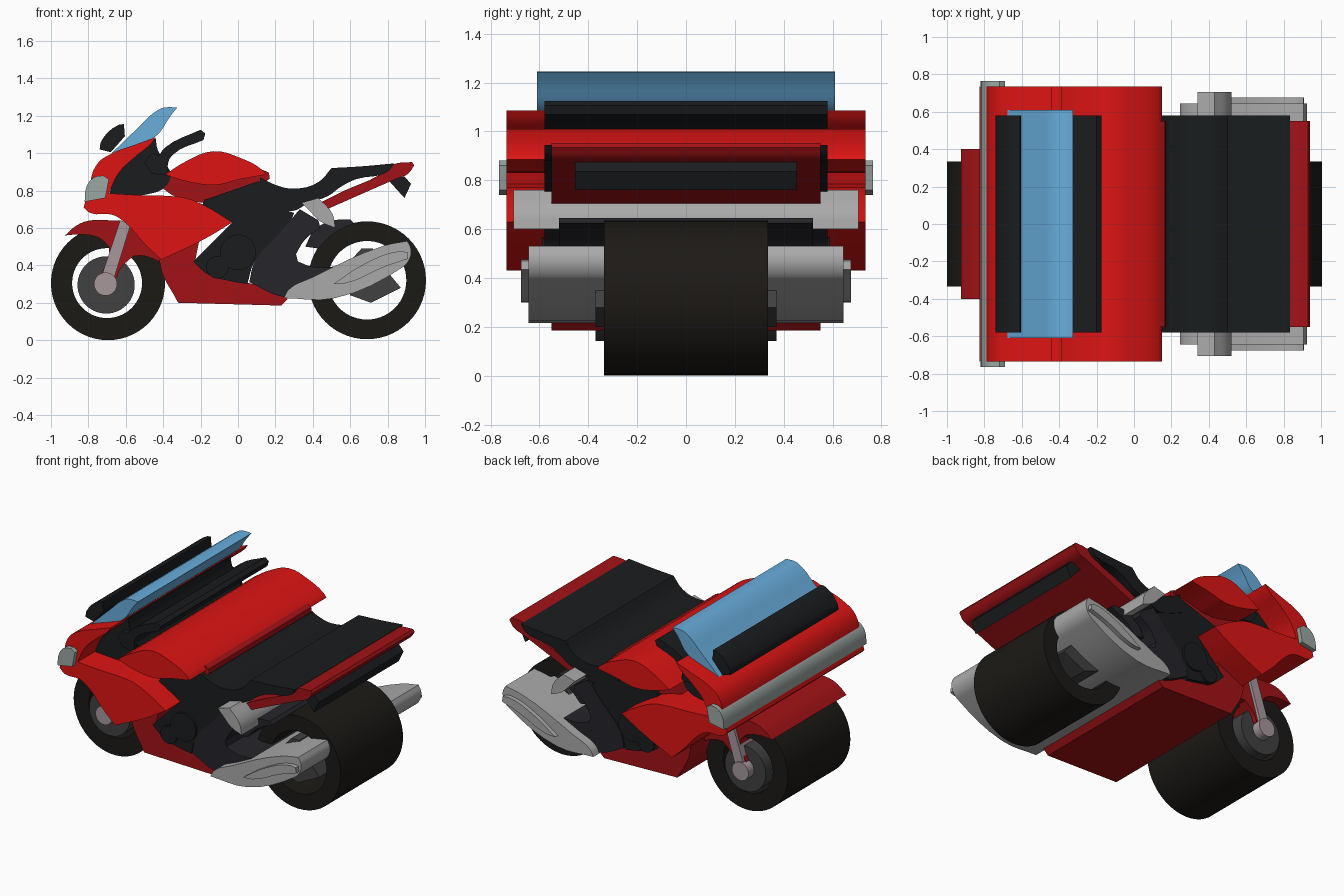
import bpy, bmesh, math
from mathutils import Vector

COLORS = {
    "red": (.73, .007, .007), "dark_red": (.36, .006, .008), "black": (.010, .012, .013),
    "tyre": (.012, .010, .008), "slate": (.018, .018, .024), "blue": (.14, .42, .72),
    "steel": (.40, .40, .40), "fork": (.38, .31, .33), "lamp": (.33, .39, .37), "rim": (.052, .052, .052)}
MATS = {}
for key, rgb in COLORS.items():
    MATS[key] = bpy.data.materials.new(key)
    MATS[key].diffuse_color = (*rgb, 1)


def circle(x, z, r, n=56):
    return [(x + r * math.cos(2 * math.pi * i / n), z + r * math.sin(2 * math.pi * i / n)) for i in range(n)]


def slab(name, color, half, *outlines):
    """Side profile(s) filled and extruded to +-half in y; gentle bends are rounded, sharp corners kept."""
    cu = bpy.data.curves.new(name, 'CURVE')
    cu.dimensions, cu.fill_mode, cu.extrude, cu.resolution_u = '2D', 'BOTH', half, 4
    for pts in outlines:
        n = len(pts)
        if n > 40:
            cu.resolution_u = 1
        sp = cu.splines.new('BEZIER')
        sp.bezier_points.add(n - 1)
        sp.use_cyclic_u = True
        for i, bp in enumerate(sp.bezier_points):
            a, b, c = (Vector(pts[k % n]) for k in (i - 1, i, i + 1))
            bp.co = (*b, 0)
            kind = 'AUTO' if n <= 40 and (b - a).angle(c - b) < math.radians(42) else 'VECTOR'
            bp.handle_left_type = bp.handle_right_type = kind
    ob = bpy.data.objects.new(name, cu)
    bpy.context.collection.objects.link(ob)
    ob.rotation_euler.x = math.pi / 2
    bpy.ops.object.select_all(action='DESELECT')
    ob.select_set(True)
    bpy.context.view_layer.objects.active = ob
    bpy.ops.object.convert(target='MESH')
    ob = bpy.context.object
    bm = bmesh.new()
    bm.from_mesh(ob.data)
    bmesh.ops.remove_doubles(bm, verts=bm.verts, dist=1e-4)
    bmesh.ops.recalc_face_normals(bm, faces=bm.faces)
    bm.to_mesh(ob.data)
    bm.free()
    ob.data.materials.clear()
    ob.data.materials.append(MATS[color])
    bpy.ops.object.shade_smooth_by_angle(angle=math.radians(25))
    return ob


# Wheels
slab("front_tyre", "tyre", .335, circle(-.695, .305, .305), circle(-.70, .305, .187))
slab("front_brake_disc", "rim", .37, circle(-.705, .295, .153))
slab("front_hub", "fork", .43, circle(-.708, .30, .062, 41))
slab("rear_tyre", "tyre", .335, circle(.69, .32, .315), circle(.69, .32, .21))
slab("rear_hub", "rim", .37, [(.56, .38), (.66, .49), (.72, .49), (.76, .42), (.87, .28),
                              (.79, .24), (.71, .20), (.60, .24)])

# Front fork and mudguard
slab("fork", "fork", .42, [(-.63, .64), (-.57, .63), (-.66, .34), (-.73, .34)])
slab("front_mudguard", "dark_red", .40, [
    (-.925, .56), (-.83, .565), (-.74, .545), (-.69, .50), (-.69, .45), (-.735, .35), (-.65, .33),
    (-.63, .38), (-.56, .45), (-.50, .45), (-.42, .42), (-.39, .55), (-.50, .62), (-.68, .64),
    (-.79, .64), (-.86, .615)])

# Fairing
slab("main_fairing", "red", .735, [
    (-.80, .80), (-.755, .94), (-.67, 1.0), (-.55, 1.045), (-.44, 1.085), (-.47, 1.045), (-.55, .98),
    (-.64, .89), (-.69, .785), (-.52, .775), (-.36, .77), (-.28, .76), (-.18, .72), (-.03, .63),
    (-.18, .54), (-.41, .43), (-.50, .515), (-.60, .625), (-.67, .67), (-.79, .68), (-.825, .71)])
slab("headlight", "lamp", .765, [(-.82, .74), (-.71, .76), (-.69, .86), (-.72, .88), (-.77, .87), (-.81, .82)])
slab("belly_fairing", "dark_red", .55, [
    (-.42, .42), (-.40, .50), (-.20, .57), (-.23, .42), (-.12, .34), (.06, .305), (.24, .24),
    (.265, .22), (.23, .185), (-.32, .20)])
slab("dashboard", "black", .55, [
    (-.69, .775), (-.64, .91), (-.55, .99), (-.44, 1.08), (-.43, 1.02), (-.39, .95), (-.355, .89),
    (-.38, .83), (-.44, .79)])
slab("windscreen", "blue", .61, [
    (-.675, 1.0), (-.54, 1.13), (-.42, 1.235), (-.38, 1.245), (-.325, 1.243), (-.36, 1.20),
    (-.44, 1.09), (-.55, 1.045)])
slab("mirror", "black", .58, [
    (-.74, 1.02), (-.73, 1.065), (-.64, 1.15), (-.61, 1.155), (-.605, 1.09), (-.68, 1.005)])
slab("handlebar", "black", .58, [
    (-.50, .95), (-.46, 1.0), (-.42, .99), (-.39, 1.03), (-.20, 1.125), (-.175, 1.105), (-.185, 1.07),
    (-.35, .99), (-.375, .94), (-.37, .88), (-.46, .89)])

# Tank
slab("fuel_tank", "red", .735, [
    (-.39, .885), (-.28, .955), (-.13, 1.01), (.01, .975), (.13, .91), (.15, .885), (.01, .86),
    (-.12, .83), (-.28, .85)])
slab("tank_base", "dark_red", .55, [
    (-.40, .90), (-.40, .81), (-.34, .77), (-.18, .735), (-.04, .75), (.11, .815), (.17, .865),
    (.165, .895), (.13, .91), (-.10, .92)])

# Seat and tail
slab("seat", "black", .58, [
    (.12, .87), (.20, .83), (.30, .81), (.43, .845), (.50, .92), (.67, .93), (.835, .945), (.80, .90),
    (.63, .86), (.55, .82), (.48, .77), (.38, .735), (.29, .69), (.20, .71), (.10, .75)])
slab("tail", "dark_red", .55, [
    (.43, .73), (.57, .80), (.75, .88), (.83, .94), (.93, .952), (.942, .935), (.91, .89), (.84, .86),
    (.465, .695)])
slab("rear_light_plate", "black", .455, [(.80, .86), (.89, .875), (.925, .835), (.89, .76)])

# Engine and swingarm
slab("engine", "black", .575, [
    (-.18, .75), (.11, .85), (.20, .72), (.30, .68), (.24, .55), (.09, .42), (.05, .30), (-.06, .32),
    (-.15, .345), (-.24, .42), (-.03, .63), (-.20, .70)])
slab("clutch_cover", "black", .59, circle(0, .47, .095, 41))
slab("water_pump", "black", .59, circle(-.11, .39, .06, 41))
slab("swingarm", "slate", .58, [
    (.06, .31), (.09, .42), (.22, .57), (.33, .70), (.43, .64), (.44, .60), (.36, .54), (.31, .46),
    (.32, .42), (.41, .39), (.66, .42), (.66, .32), (.44, .26), (.25, .23)])
slab("rear_hugger", "slate", .52, [
    (.36, .50), (.41, .59), (.51, .64), (.60, .645), (.62, .625), (.51, .57), (.43, .49)])
slab("footrest_bracket", "steel", .705, [
    (.34, .735), (.43, .76), (.505, .675), (.52, .60), (.44, .635), (.375, .70)])

# Exhaust
slab("exhaust", "steel", .645, [
    (.245, .225), (.27, .27), (.395, .335), (.78, .505), (.905, .53), (.925, .485), (.91, .42),
    (.865, .38), (.52, .225)])
slab("exhaust_trim", "steel", .675, [
    (.51, .30), (.68, .41), (.86, .475), (.905, .47), (.91, .435), (.79, .395), (.58, .305)])
